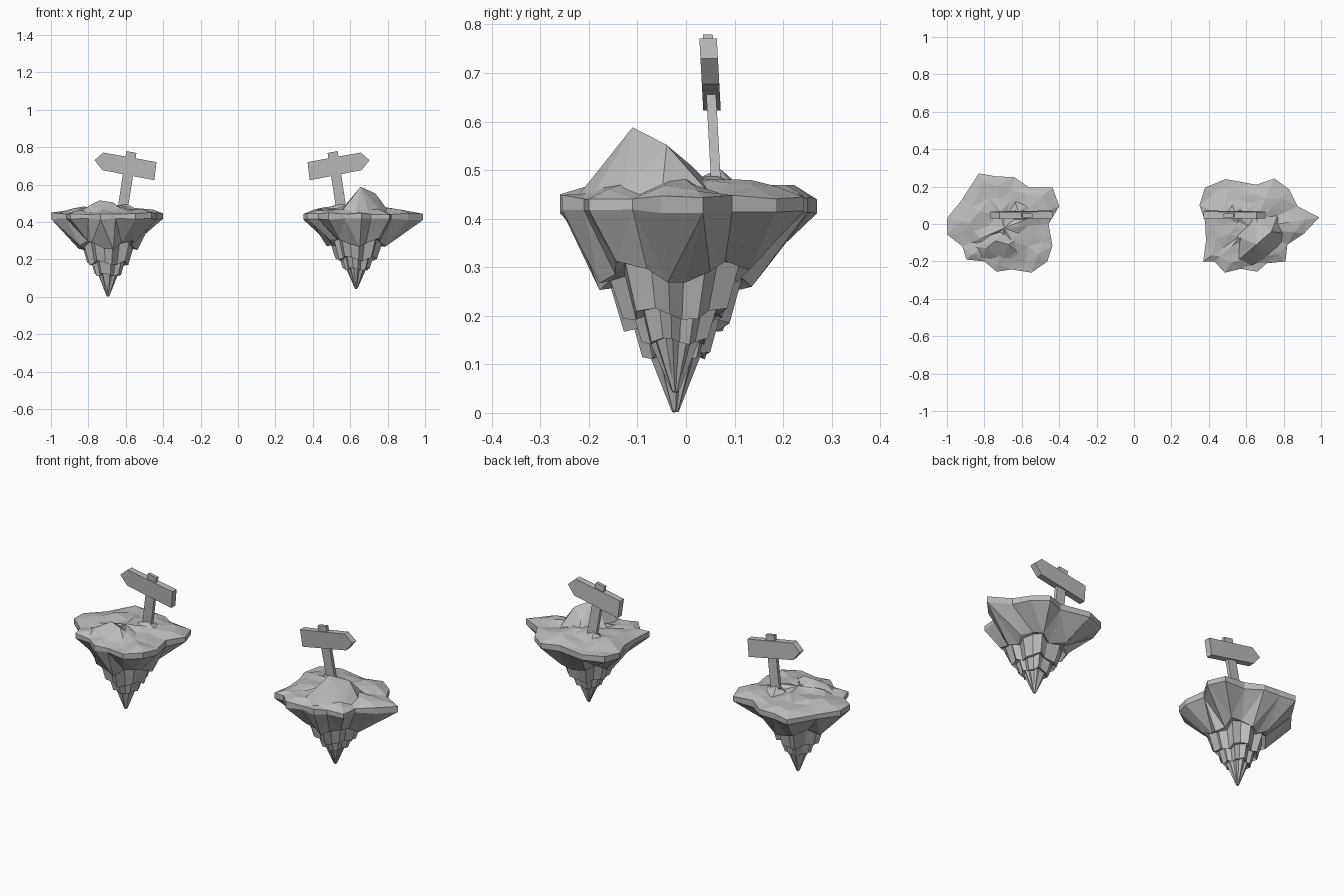
import bpy, bmesh, math, random
from mathutils import Vector

cube = bpy.data.objects.get("Cube")
if cube:
    bpy.data.objects.remove(cube, do_unlink=True)

random.seed(4)
grey = bpy.data.materials.new("stone grey")
grey.use_nodes = True
grey.diffuse_color = (0.5, 0.5, 0.5, 1)
grey.node_tree.nodes["Principled BSDF"].inputs["Base Color"].default_value = (0.5, 0.5, 0.5, 1)


def finish(bm, name):
    bmesh.ops.recalc_face_normals(bm, faces=bm.faces)
    mesh = bpy.data.meshes.new(name)
    bm.to_mesh(mesh)
    bm.free()
    mesh.materials.append(grey)
    bpy.context.collection.objects.link(bpy.data.objects.new(name, mesh))


def jitter(amount):
    return random.uniform(-amount, amount)


def island(name, outline, axis, drop):
    """Loft rings from the grassy top, over the rim, down the stepped cliffs to the tip."""
    rim = [Vector(p) for p in outline]
    hub = Vector(axis)
    bm = bmesh.new()
    rings = []
    # uneven top surface, inside to outside, then the vertical rim band
    for scale, z, rough in ((0.28, 0.478, 0.012), (0.55, 0.472, 0.014),
                            (0.8, 0.46, 0.01), (1, 0.445, 0.006), (1, 0.415, 0.004)):
        ring = []
        for p in rim:
            q = hub + (p - hub) * (scale if scale == 1 else scale + jitter(0.05))
            ring.append(bm.verts.new((q.x, q.y, z + jitter(rough))))
        rings.append(ring)
    # cliff tiers: each scalloped lower edge overhangs the next tier
    for z, radius, wave in ((0.275, 0.15, 0.026), (0.28, 0.128, 0.024),
                            (0.18, 0.102, 0.014), (0.187, 0.082, 0.012),
                            (0.118, 0.064, 0.008), (0.122, 0.05, 0.006),
                            (0.05, 0.024, 0.004), (0.003, 0.007, 0.002)):
        ring = []
        for i, p in enumerate(rim):
            d = p - hub
            a = math.atan2(d.y, d.x)
            fold = math.cos(4 * a + 20 * radius)
            r = radius * (1 + 0.1 * math.cos(math.pi * i) + 0.05 * fold)
            height = 0.415 - (0.415 - z - wave * fold) * drop
            ring.append(bm.verts.new((hub.x + r * math.cos(a), hub.y + r * math.sin(a),
                                      height)))
        rings.append(ring)
    n = len(rim)
    for upper, lower in zip(rings, rings[1:]):
        for i in range(n):
            j = (i + 1) % n
            bm.faces.new((upper[i], upper[j], lower[j], lower[i]))
    for ring, z in ((rings[0], 0.485), (rings[-1], None)):
        if z is None:
            bm.faces.new(ring)
        else:
            mid = bm.verts.new((hub.x, hub.y, z))
            for i in range(n):
                bm.faces.new((mid, ring[i], ring[(i + 1) % n]))
    bmesh.ops.triangulate(bm, faces=bm.faces)
    finish(bm, name)


def rock(name, peaks, base, z=0.45):
    """Faceted mound: hull of a few peaks over a flat footprint."""
    bm = bmesh.new()
    for p in peaks:
        bm.verts.new(p)
    for x, y in base:
        bm.verts.new((x, y, z))
    bmesh.ops.convex_hull(bm, input=bm.verts)
    finish(bm, name)


def plank(name, profile, half, side):
    """Extrude a front profile in depth, leaning slightly forward; side -1 flips it."""
    bm = bmesh.new()
    loops = []
    for s in (-half, half):
        loops.append([bm.verts.new((x if side > 0 else -0.064 - x,
                                    0.051 - 0.055 * (z - 0.67) + s, z))
                      for x, z in profile])
    front, back = loops
    bm.faces.new(front)
    bm.faces.new(back[::-1])
    n = len(profile)
    for i in range(n):
        j = (i + 1) % n
        bm.faces.new((front[i], back[i], back[j], front[j]))
    finish(bm, name)


# Islands
island("right_island",
       [(-1, 0.03), (-0.92, 0.13), (-0.83, 0.27), (-0.74, 0.255), (-0.64, 0.25),
        (-0.56, 0.195), (-0.435, 0.195), (-0.4, 0.095), (-0.457, 0), (-0.436, -0.115),
        (-0.463, -0.2), (-0.548, -0.26), (-0.655, -0.243), (-0.735, -0.255),
        (-0.8, -0.2), (-0.896, -0.19), (-0.917, -0.12), (-1, -0.055)],
       (-0.695, -0.022), 1)
island("left_island",
       [(0.35, 0.1), (0.38, 0.195), (0.49, 0.24), (0.655, 0.21), (0.75, 0.243),
        (0.83, 0.185), (0.875, 0.095), (0.99, 0.035), (0.91, -0.05), (0.82, -0.11),
        (0.81, -0.2), (0.71, -0.21), (0.66, -0.255), (0.57, -0.24), (0.485, -0.26),
        (0.43, -0.2), (0.37, -0.2), (0.385, -0.09), (0.38, 0.015)],
       (0.632, -0.022), 0.9)

# Crags and mounds on the tops
rock("left_crag",
     [(0.655, -0.11, 0.588), (0.735, -0.04, 0.552), (0.6, -0.17, 0.5), (0.66, 0.01, 0.51)],
     [(0.55, -0.2), (0.54, -0.06), (0.63, 0.07), (0.77, 0.05), (0.81, -0.05),
      (0.77, -0.13), (0.7, -0.19), (0.63, -0.22)])
rock("right_crag",
     [(-0.74, -0.09, 0.515), (-0.67, -0.11, 0.505), (-0.79, -0.13, 0.49)],
     [(-0.86, -0.12), (-0.8, -0.03), (-0.68, -0.01), (-0.59, -0.06), (-0.6, -0.17),
      (-0.7, -0.2), (-0.81, -0.18)])

# Signposts, one pointing outward on each island
for side, label in ((1, "right"), (-1, "left")):
    cx = -0.61 if side > 0 else 0.546
    rock(label + "_post_mound", [(cx - 0.01, 0.07, 0.503), (cx + 0.03, 0.04, 0.49)],
         [(cx - 0.1, 0.04), (cx - 0.03, 0.13), (cx + 0.07, 0.11), (cx + 0.09, 0.02),
          (cx - 0.02, -0.02)])
    plank(label + "_sign_post",
          [(-0.645, 0.46), (-0.59, 0.46), (-0.543, 0.769), (-0.597, 0.779)], 0.01, side)
    plank(label + "_sign_board",
          [(-0.767, 0.73), (-0.725, 0.677), (-0.447, 0.623), (-0.436, 0.72), (-0.72, 0.771)],
          0.018, side)
